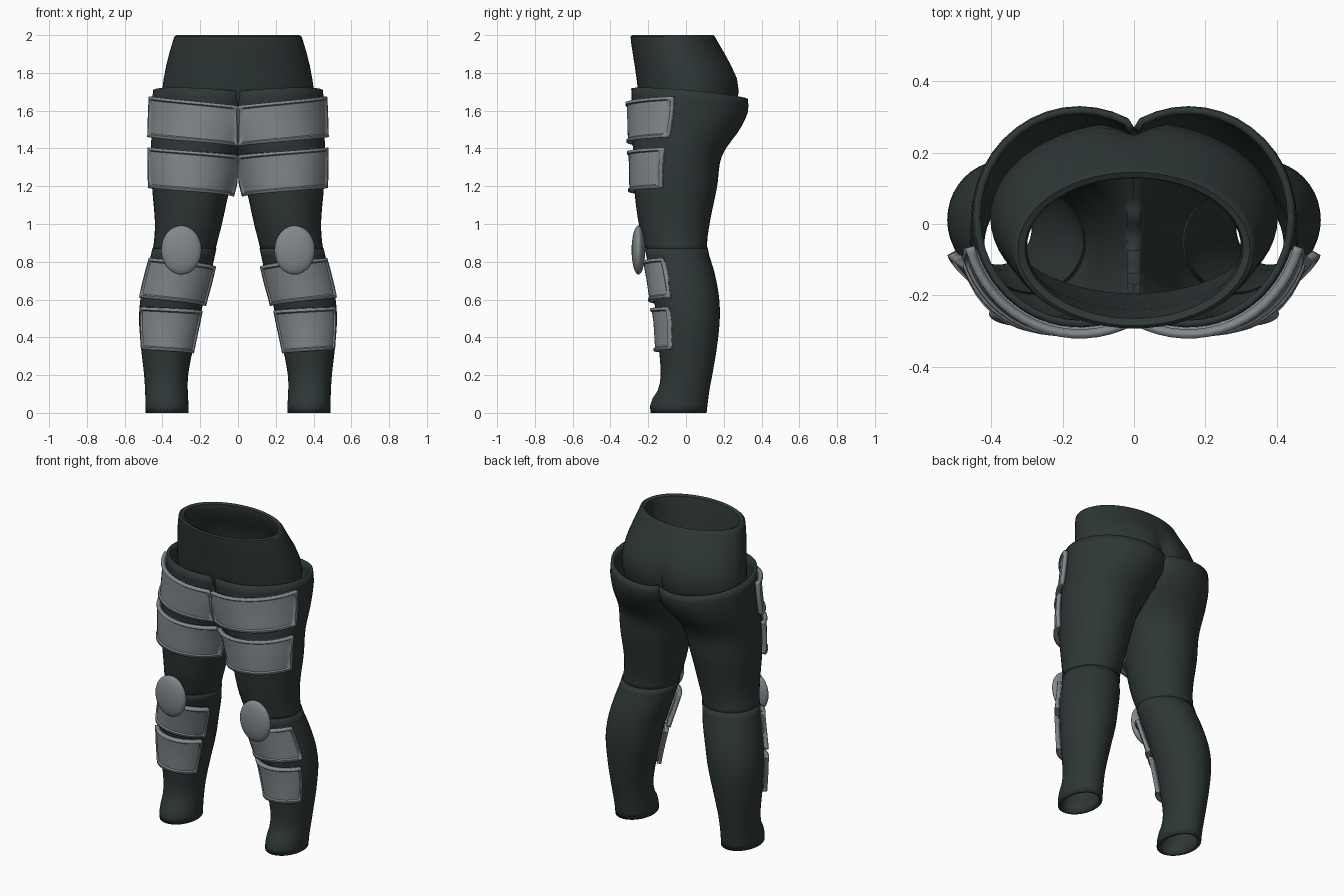
import bpy, bmesh, math

if "Cube" in bpy.data.objects:
    bpy.data.objects.remove(bpy.data.objects["Cube"])


def material(name, rgb):
    m = bpy.data.materials.new(name)
    m.diffuse_color = (*rgb, 1)
    m.use_nodes = True
    m.node_tree.nodes["Principled BSDF"].inputs["Base Color"].default_value = m.diffuse_color
    return m


FABRIC = material("dark_green_grey", (0.027, 0.039, 0.037))
PLATE = material("plate_grey", (0.22, 0.245, 0.26))

# Leg sections: z, inner x, outer x, front y, back y
LEG = [
    (0.00, .265, .485, -.185, .105), (0.06, .267, .486, -.182, .112),
    (0.12, .270, .488, -.145, .120), (0.20, .268, .493, -.130, .135),
    (0.35, .240, .510, -.140, .160), (0.50, .205, .520, -.150, .175),
    (0.62, .180, .510, -.170, .170), (0.75, .145, .480, -.190, .145),
    (0.87, .118, .450, -.215, .112), (1.00, .085, .440, -.250, .125),
    (1.20, .040, .455, -.275, .165), (1.36, -.010, .460, -.280, .190),
    (1.50, -.090, .458, -.285, .280), (1.62, -.140, .455, -.288, .328),
    (1.70, -.150, .450, -.290, .328)]


def section(z):
    """Smoothly interpolated centre and radii of the leg at height z."""
    n = len(LEG)
    i = max(k for k in range(n - 1) if LEG[k][0] <= z or k == 0)
    a, b = LEG[i], LEG[i + 1]
    p, q = LEG[max(i - 1, 0)], LEG[min(i + 2, n - 1)]
    h = b[0] - a[0]
    t = (z - a[0]) / h
    out = []
    for c in range(1, 5):
        m0 = (b[c] - p[c]) / (b[0] - p[0]) * h
        m1 = (q[c] - a[c]) / (q[0] - a[0]) * h
        out.append((2*t**3 - 3*t*t + 1) * a[c] + (t**3 - 2*t*t + t) * m0
                   + (3*t*t - 2*t**3) * b[c] + (t**3 - t*t) * m1)
    x0, x1, y0, y1 = out
    return (x0 + x1) / 2, (x1 - x0) / 2, (y0 + y1) / 2, (y1 - y0) / 2


def leg_point(ang, z, off=0.0):
    cx, rx, cy, ry = section(z)
    return [max(cx + (rx + off) * math.cos(ang), 0),
            cy + (ry + off) * math.sin(ang), z]


def grid_object(name, rows, mat, closed, thickness=0, mirror=True):
    """Skin a list of point rows, optionally thickened and mirrored."""
    bm = bmesh.new()
    vs = [[bm.verts.new(p) for p in row] for row in rows]
    n = len(rows[0])
    for a, b in zip(vs, vs[1:]):
        for j in range(n if closed else n - 1):
            k = (j + 1) % n
            quad = (a[j], a[k], b[k], b[j])
            if mirror and all(v.co.x < 1e-5 for v in quad):
                continue  # no wall on the centre plane
            bm.faces.new(quad)
    bmesh.ops.delete(bm, geom=[v for v in bm.verts if not v.link_faces], context='VERTS')
    me = bpy.data.meshes.new(name)
    bm.to_mesh(me)
    bm.free()
    ob = bpy.data.objects.new(name, me)
    bpy.context.collection.objects.link(ob)
    finish(ob, mat, thickness, mirror)
    return ob


def finish(ob, mat, thickness=0, mirror=True):
    ob.data.materials.append(mat)
    bpy.ops.object.select_all(action='DESELECT')
    ob.select_set(True)
    bpy.context.view_layer.objects.active = ob
    bpy.ops.object.shade_smooth_by_angle(angle=math.radians(40))
    if thickness:
        s = ob.modifiers.new("thickness", 'SOLIDIFY')
        s.thickness = thickness
        s.offset = -1
    if mirror:
        ob.modifiers.new("mirror", 'MIRROR').use_clip = True


def leg_tube(name, z0, z1, steps, off, slope):
    rows = []
    for i in range(steps + 1):
        z = z0 + (z1 - z0) * i / steps
        row = []
        for j in range(40):
            p = leg_point(2 * math.pi * j / 40, z, off)
            w = max(0, (z - 1.45) / 0.25)
            p[2] += slope * w * (0.01 - 0.09 * p[1] - 0.03 * (1 - p[0] / .45))
            row.append(p)
        rows.append(row)
    grid_object(name, rows, FABRIC, True, 0.02)


# Trouser legs, open at both ends
leg_tube("thigh", 0.85, 1.70, 20, 0, 1)
leg_tube("calf", 0.0, 0.87, 22, 0.004, 0)


def armour_plate(name, z0, z1, inner, outer, dip):
    """Curved plate following the leg, with a raised border."""
    zs = [z0, z0 + .014, z0 + .02] + [z0 + (z1 - z0) * t for t in (.3, .5, .7)] \
        + [z1 - .02, z1 - .014, z1]
    inner, outer = math.radians(inner), math.radians(outer)
    ts = [0, .025, .04] + [i / 16 for i in range(1, 16)] + [.96, .975, 1]
    rows = []
    for i, z in enumerate(zs):
        cx, rx, _, _ = section(z)
        start = inner
        if rx + .02 > cx:  # stop at the centre plane
            start = max(inner, -math.acos(-cx / (rx + .02)))
        row = []
        for j, t in enumerate(ts):
            border = min(i, j, len(zs) - 1 - i, len(ts) - 1 - j) < 2
            p = leg_point(start + (outer - start) * t, z, 0.032 if border else 0.024)
            p[2] -= dip * (1 - t) ** 1.3
            row.append(p)
        rows.append(row)
    grid_object(name, rows, PLATE, False, 0.026)


# Armour plates
armour_plate("upper_thigh_plate", 1.46, 1.675, -170, -15, .05)
armour_plate("lower_thigh_plate", 1.19, 1.405, -163, -17, .045)
armour_plate("upper_calf_plate", 0.61, 0.82, -155, -26, .045)
armour_plate("lower_calf_plate", 0.335, 0.56, -150, -33, .02)

# Knee pads
bpy.ops.mesh.primitive_uv_sphere_add(segments=32, ring_count=16, radius=1,
                                     location=(0, 0, 0))
knee = bpy.context.object
knee.name = "knee_pad"
for v in knee.data.vertices:
    v.co = (0.3 + v.co.x * .107, -0.252 + v.co.y * .036, 0.862 + v.co.z * .13)
finish(knee, PLATE)

# Waist: outer wall, rolled rim and inner wall: z, half width, front y, back y
WAIST = [
    (1.55, .390, -.215, .245), (1.64, .402, -.235, .275), (1.70, .403, -.253, .288),
    (1.77, .393, -.262, .278), (1.84, .380, -.272, .245), (1.91, .362, -.283, .200),
    (1.97, .344, -.292, .165), (1.992, .337, -.293, .153), (2.00, .325, -.285, .145),
    (1.992, .306, -.265, .130), (1.96, .300, -.258, .128), (1.85, .340, -.240, .20),
    (1.70, .375, -.225, .25), (1.55, .370, -.195, .225)]
rows = []
for z, rx, y0, y1 in WAIST:
    cleft = 0.04 * min(1, max(0, (1.88 - z) / 0.15))
    row = []
    for j in range(56):
        a = 2 * math.pi * j / 56
        x = rx * math.cos(a)
        y = (y0 + y1) / 2 + (y1 - y0) / 2 * math.sin(a)
        if y > 0:
            y -= cleft * math.exp(-(x / .05) ** 2)
        row.append((x, y, z))
    rows.append(row)
grid_object("waist", rows, FABRIC, True, mirror=False)
